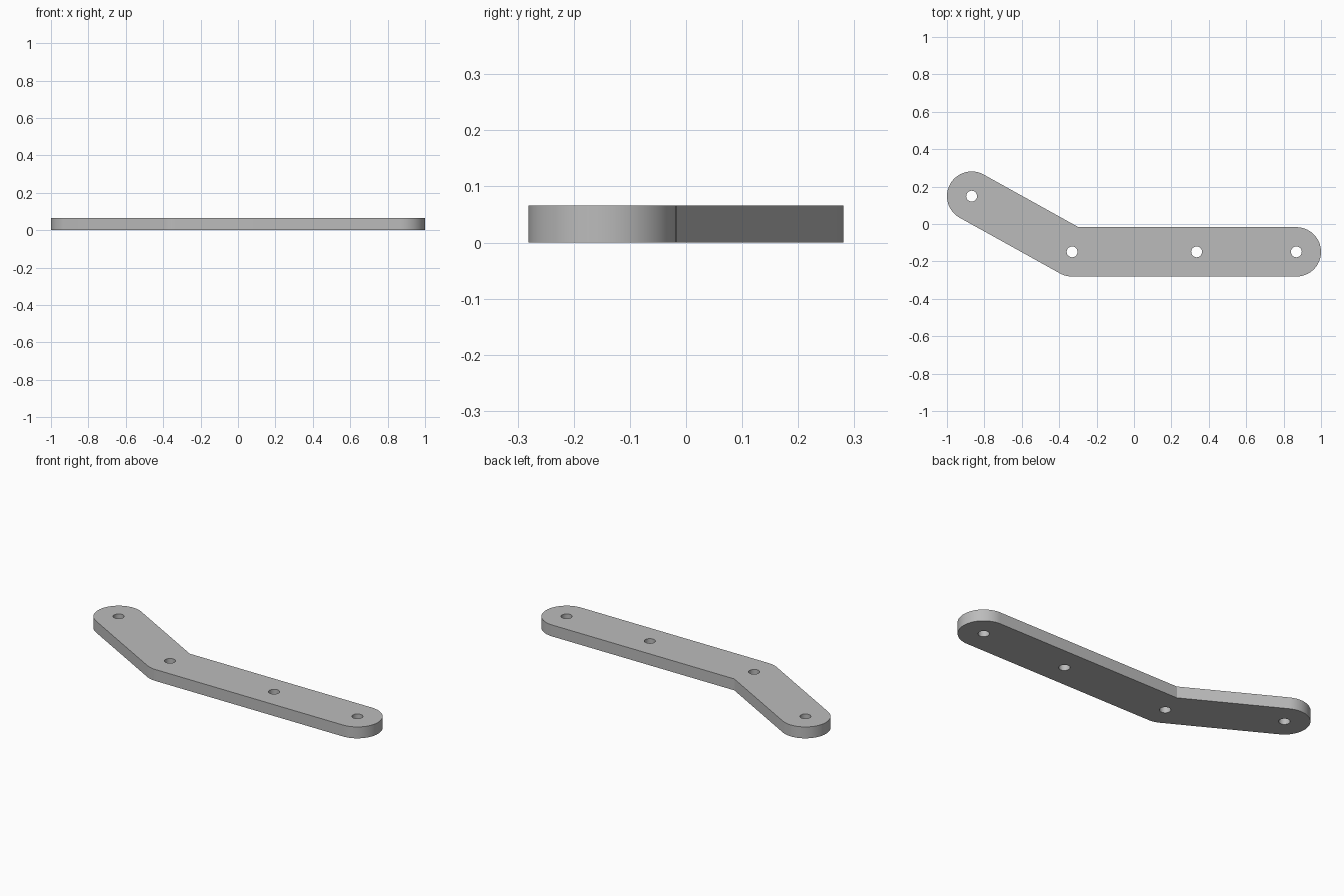
import bpy, bmesh
from math import radians, pi, cos, sin, atan2, tan
from mathutils import Vector

cube = bpy.data.objects.get("Cube")
if cube:
    bpy.data.objects.remove(cube, do_unlink=True)

RADIUS, HOLE_RADIUS, THICKNESS = 0.132, 0.029, 0.066
tip = Vector((-0.868, 0.149))
bend = Vector((-0.331, -0.149))
middle = Vector((0.335, -0.149))
end = Vector((0.868, -0.149))
angle = atan2(bend.y - tip.y, bend.x - tip.x)


def arc(centre, radius, start, stop, steps):
    """Points along an arc, both ends included."""
    turns = [start + (stop - start) * i / steps for i in range(steps + 1)]
    return [centre + radius * Vector((cos(t), sin(t))) for t in turns]


# Outline: rounded end, sharp inner corner, rounded tip, rounded outer bend
outline = arc(end, RADIUS, -pi / 2, pi / 2, 32)
outline.append(bend + RADIUS * Vector((tan(-angle / 2), 1)))
outline += arc(tip, RADIUS, angle + pi / 2, angle + 3 * pi / 2, 32)
outline += arc(bend, RADIUS, angle - pi / 2, -pi / 2, 8)

# Screw holes
holes = [arc(c, HOLE_RADIUS, 0, 2 * pi, 32)[:-1] for c in (tip, bend, middle, end)]

# Fill the flat profile and extrude it to the plate thickness
bm = bmesh.new()
edges = []
for loop in [outline] + holes:
    verts = [bm.verts.new((p.x, p.y, 0)) for p in loop]
    edges += [bm.edges.new((v, verts[i - 1])) for i, v in enumerate(verts)]
bmesh.ops.triangle_fill(bm, edges=edges, use_beauty=True, normal=(0, 0, 1))
bottom = bm.faces[:]
top = bmesh.ops.extrude_face_region(bm, geom=bottom, use_keep_orig=True)["geom"]
bmesh.ops.translate(bm, vec=(0, 0, THICKNESS),
                    verts=[g for g in top if isinstance(g, bmesh.types.BMVert)])
bmesh.ops.recalc_face_normals(bm, faces=bm.faces[:])
mesh = bpy.data.meshes.new("bent_bracket_plate")
bm.to_mesh(mesh)
bm.free()
plate = bpy.data.objects.new("bent_bracket_plate", mesh)
bpy.context.collection.objects.link(plate)

# Plain grey finish
grey = bpy.data.materials.new("light grey")
grey.use_nodes = True
colour = (0.5, 0.5, 0.5, 1)
grey.diffuse_color = colour
grey.node_tree.nodes["Principled BSDF"].inputs["Base Color"].default_value = colour
mesh.materials.append(grey)

# Smooth curved walls, crisp rims
bpy.ops.object.select_all(action="DESELECT")
plate.select_set(True)
bpy.context.view_layer.objects.active = plate
bpy.ops.object.shade_smooth_by_angle(angle=radians(25))
